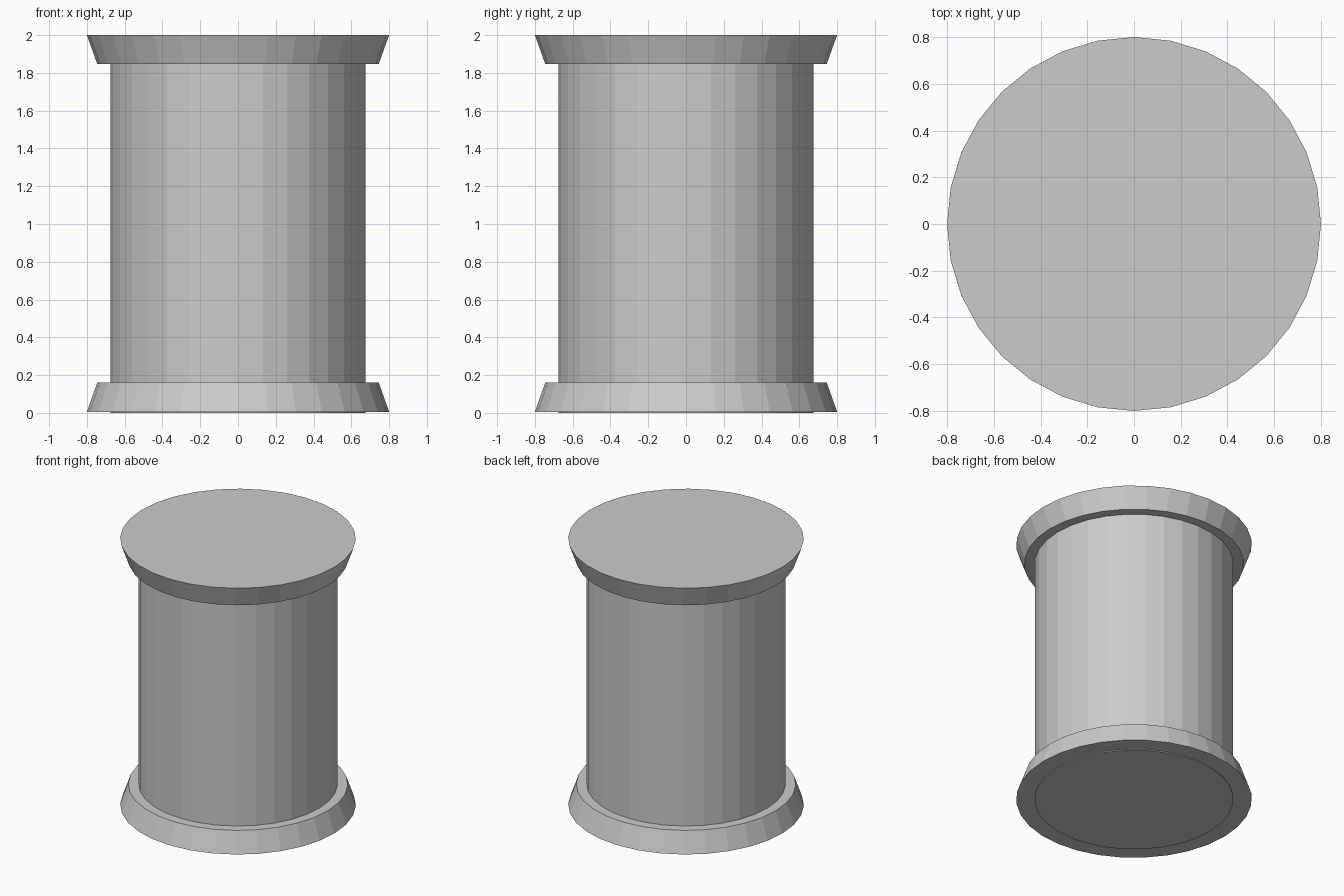
import bpy

if "Cube" in bpy.data.objects:
    bpy.data.objects.remove(bpy.data.objects["Cube"])

SIDES = 32


def frustum(name, r_bottom, r_top, z0, z1):
    bpy.ops.mesh.primitive_cone_add(
        vertices=SIDES, radius1=r_bottom, radius2=r_top,
        depth=z1 - z0, location=(0, 0, (z0 + z1) / 2))
    obj = bpy.context.object
    obj.name = name
    return obj


# Straight central barrel, its foot just proud of the lower flange
frustum("barrel", 0.675, 0.675, 0.0, 1.99)

# Flared end flanges
frustum("lower_flange", 0.80, 0.745, 0.006, 0.161)
frustum("upper_flange", 0.745, 0.80, 1.847, 2.0)
